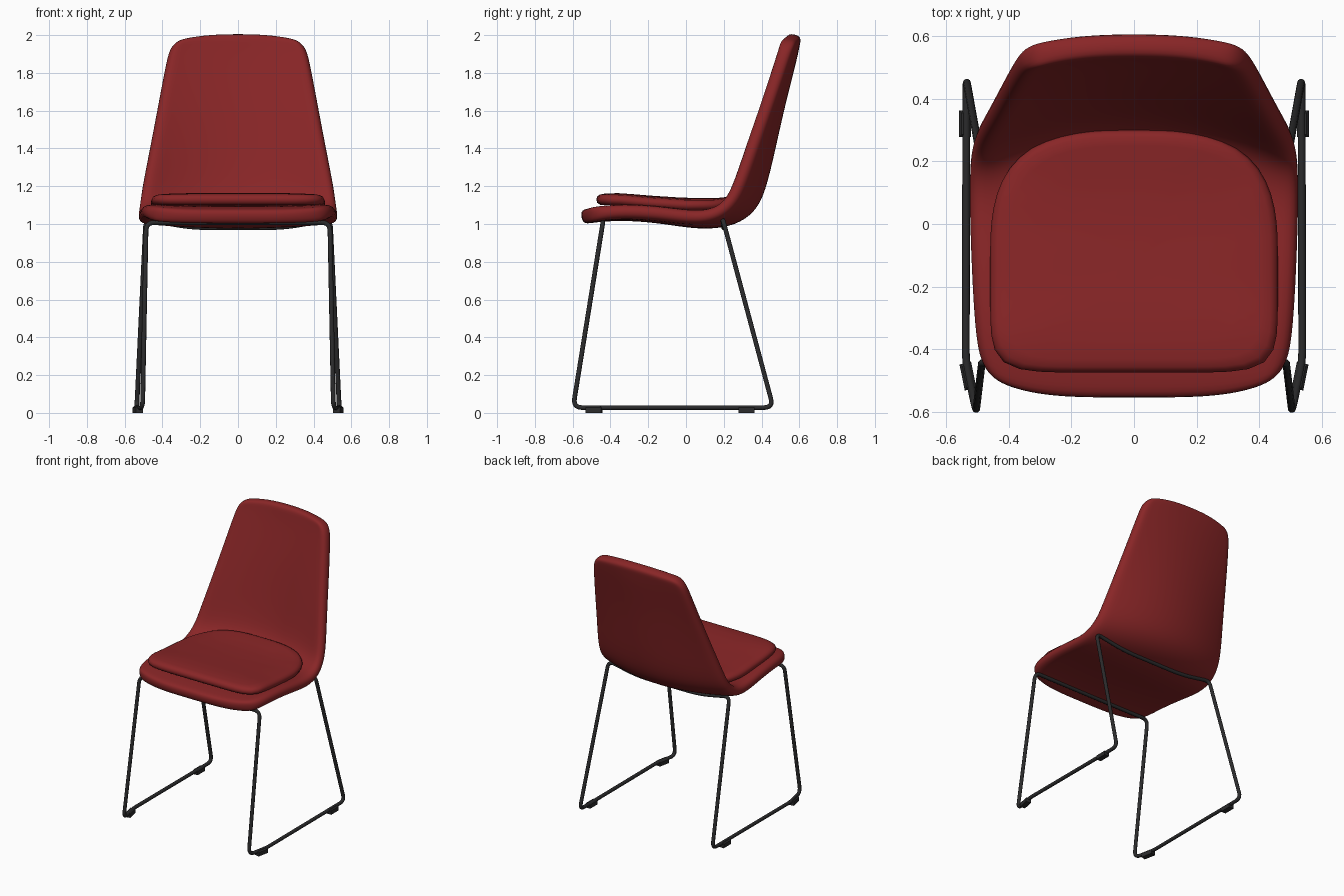
import bpy, bmesh, math
from mathutils import Vector

if "Cube" in bpy.data.objects:
    bpy.data.objects.remove(bpy.data.objects["Cube"])


def material(name, rgb):
    m = bpy.data.materials.new(name)
    m.diffuse_color = (*rgb, 1)
    m.use_nodes = True
    m.node_tree.nodes["Principled BSDF"].inputs["Base Color"].default_value = m.diffuse_color
    return m


RED = material("red upholstery", (0.25, 0.019, 0.02))
BLACK = material("black metal", (0.024, 0.024, 0.025))


def mesh_object(name, bm, mat):
    bmesh.ops.recalc_face_normals(bm, faces=bm.faces)
    for f in bm.faces:
        f.smooth = True
    me = bpy.data.meshes.new(name)
    bm.to_mesh(me)
    bm.free()
    me.materials.append(mat)
    ob = bpy.data.objects.new(name, me)
    bpy.context.collection.objects.link(ob)
    return ob


# Shell: stations from seat lip to top of back
# (centre y, centre z, edge y, edge z, half width, bend power)
stations = [
    (-0.555, 1.035, -0.505, 1.05, 0.44, 4),
    (-0.51, 1.045, -0.45, 1.06, 0.495, 4),
    (-0.35, 1.06, -0.33, 1.07, 0.512, 2),
    (-0.15, 1.045, -0.15, 1.06, 0.522, 2),
    (0.0, 1.02, 0.0, 1.04, 0.527, 2),
    (0.13, 1.01, 0.10, 1.04, 0.529, 2),
    (0.25, 1.03, 0.18, 1.07, 0.527, 2),
    (0.335, 1.085, 0.235, 1.13, 0.517, 2),
    (0.385, 1.18, 0.275, 1.22, 0.503, 2),
    (0.435, 1.40, 0.345, 1.42, 0.463, 2),
    (0.49, 1.65, 0.43, 1.65, 0.42, 2),
    (0.55, 1.88, 0.505, 1.87, 0.379, 2),
    (0.565, 1.96, 0.525, 1.935, 0.36, 2.5),
    (0.575, 2.005, 0.54, 1.975, 0.315, 2.5),
]
COLS = 12
bm = bmesh.new()
rows = []
for cy, cz, ey, ez, w, p in stations:
    row = []
    for i in range(COLS + 1):
        u = 2 * i / COLS - 1
        k = abs(u) ** p
        row.append(bm.verts.new((w * u, cy + (ey - cy) * k, cz + (ez - cz) * k)))
    rows.append(row)
for a, b in zip(rows, rows[1:]):
    for i in range(COLS):
        bm.faces.new((a[i], a[i + 1], b[i + 1], b[i]))
shell = mesh_object("seat_shell", bm, RED)
solid = shell.modifiers.new("thickness", 'SOLIDIFY')
solid.thickness = 0.078
solid.offset = 0
sub = shell.modifiers.new("smooth", 'SUBSURF')
sub.levels = sub.render_levels = 2


# Cushion: rounded pad that follows the dip of the seat
def seat_height(y):
    pts = [(-0.48, 1.13), (-0.35, 1.128), (-0.2, 1.113), (0.0, 1.1), (0.15, 1.1), (0.31, 1.125)]
    for (y0, z0), (y1, z1) in zip(pts, pts[1:]):
        if y <= y1:
            return z0 + (z1 - z0) * (y - y0) / (y1 - y0)
    return pts[-1][1]


def outline(angle):
    c, s = math.cos(angle), math.sin(angle)
    n, depth = (3, 0.42) if s > 0 else (7, 0.355)
    r = (abs(c) ** n + abs(s) ** n) ** (-1 / n)
    return 0.46 * c * r, depth * s * r


SEG = 64
# (scale of outline, height from the middle of the pad)
rings = [(0.3, -0.03), (0.7, -0.03), (0.94, -0.028), (0.985, -0.018), (1.0, 0.0),
         (0.985, 0.016), (0.95, 0.026), (0.88, 0.031), (0.7, 0.035), (0.45, 0.037), (0.2, 0.038)]
bm = bmesh.new()
loops = []
for scale, h in rings:
    loop = []
    for i in range(SEG):
        x, y = outline(2 * math.pi * i / SEG)
        y = y * scale - 0.12
        loop.append(bm.verts.new((x * scale, y, seat_height(y) + h)))
    loops.append(loop)
for a, b in zip(loops, loops[1:]):
    for i in range(SEG):
        j = (i + 1) % SEG
        bm.faces.new((a[i], a[j], b[j], b[i]))
for loop, h in ((loops[0], -0.03), (loops[-1], 0.038)):
    centre = bm.verts.new((0, -0.12, seat_height(-0.12) + h))
    for i in range(SEG):
        bm.faces.new((loop[i], loop[(i + 1) % SEG], centre))
cushion = mesh_object("seat_cushion", bm, RED)


# Sled frame: one closed bent tube, corners as (point, bend size)
def fillet(corners, steps=6):
    path = []
    for i, (p, r) in enumerate(corners):
        p = Vector(p)
        before = Vector(corners[i - 1][0])
        after = Vector(corners[(i + 1) % len(corners)][0])
        a = p + (before - p).normalized() * r
        b = p + (after - p).normalized() * r
        for k in range(steps + 1):
            t = k / steps
            path.append(a * (1 - t) ** 2 + p * 2 * t * (1 - t) + b * t * t)
    return path


right = [
    ((0.25, 0.2, 0.98), 0.1),        # rear bar, sagging under the shell
    ((0.488, 0.195, 1.025), 0.045),  # rear leg top
    ((0.536, 0.462, 0.028), 0.05),   # rear leg foot
    ((0.538, -0.44, 0.028), 0.04),   # runner turns inward
    ((0.505, -0.598, 0.028), 0.05),  # front leg foot
    ((0.486, -0.44, 1.008), 0.045),  # front leg top
]
left = [((-x, y, z), r) for (x, y, z), r in reversed(right)]
cu = bpy.data.curves.new("sled_frame", 'CURVE')
cu.dimensions = '3D'
cu.bevel_depth = 0.0125
cu.bevel_resolution = 3
path = fillet(right + left)
sp = cu.splines.new('POLY')
sp.points.add(len(path) - 1)
for pt, co in zip(sp.points, path):
    pt.co = (*co, 1)
sp.use_cyclic_u = True
sp.use_smooth = True
cu.materials.append(BLACK)
frame = bpy.data.objects.new("sled_frame", cu)
bpy.context.collection.objects.link(frame)


# Floor glides clipped on the runners
def glide(name, x, y, turn):
    bm = bmesh.new()
    bmesh.ops.create_cube(bm, size=1)
    bmesh.ops.scale(bm, vec=(0.038, 0.085, 0.036), verts=bm.verts)
    bmesh.ops.bevel(bm, geom=[e for e in bm.edges if min(v.co.z for v in e.verts) > 0],
                    offset=0.008, segments=1, affect='EDGES')
    ob = mesh_object(name, bm, BLACK)
    for f in ob.data.polygons:
        f.use_smooth = False
    ob.location = (x, y, 0.018)
    ob.rotation_euler.z = turn


for side, label in ((1, "right"), (-1, "left")):
    glide("rear_glide_" + label, side * 0.54, 0.32, 0)
    glide("front_glide_" + label, side * 0.531, -0.487, side * -0.2)
